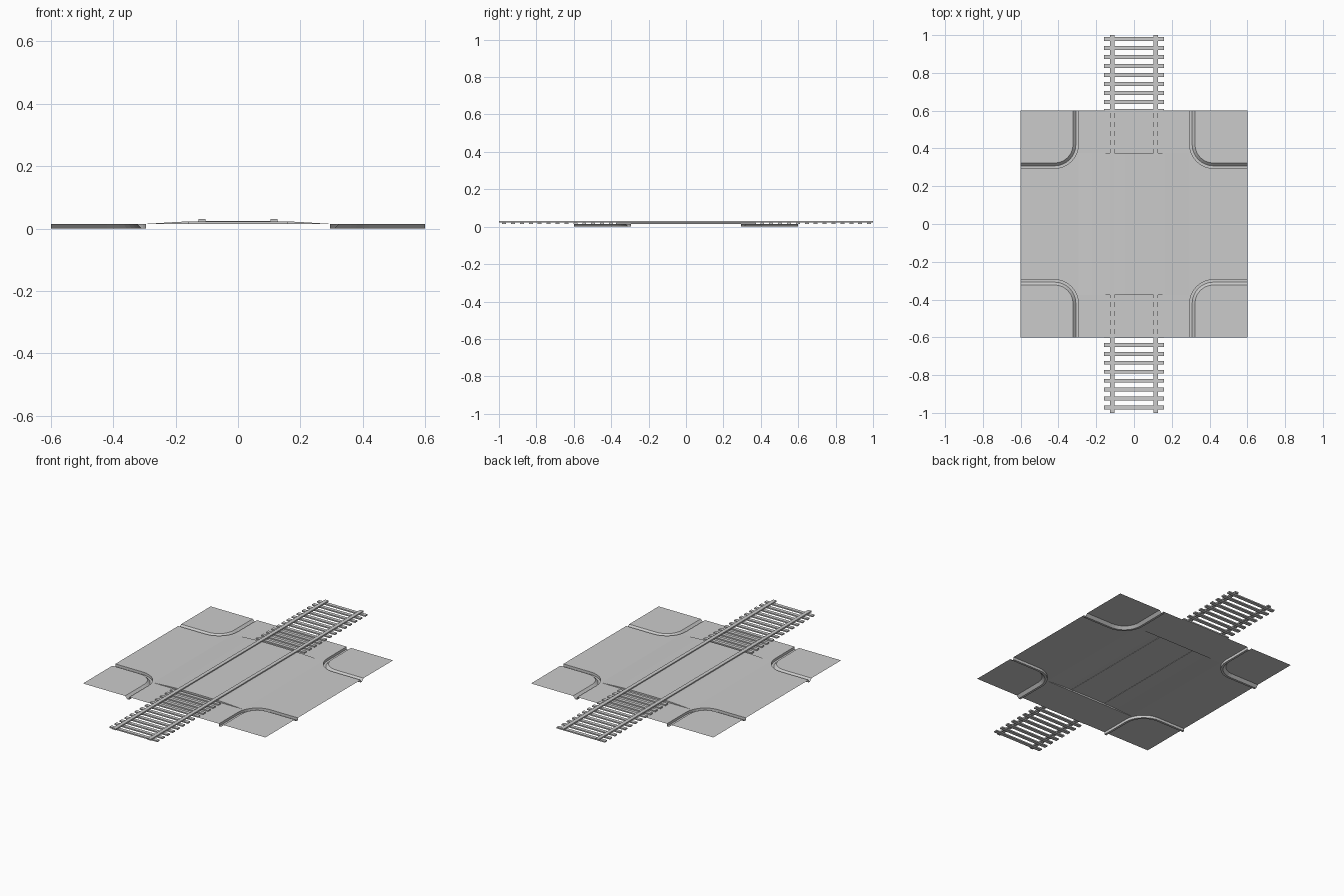
import bpy, bmesh, math

default = bpy.data.objects.get("Cube")
if default:
    bpy.data.objects.remove(default)

mat = bpy.data.materials.new("light_grey")
mat.use_nodes = True
GREY = (0.6, 0.6, 0.6, 1)
mat.diffuse_color = GREY
mat.node_tree.nodes["Principled BSDF"].inputs["Base Color"].default_value = GREY

LEVEL = 0.015      # street surface height
HALF = 0.6         # half size of the square
ROAD = 0.295       # half width of each street
RAMP = 0.375       # half length of the raised crossing
RADIUS = 0.125     # corner radius of the kerb


def finish(name, bm, mirror=False):
    mesh = bpy.data.meshes.new(name)
    bm.to_mesh(mesh)
    bm.free()
    mesh.materials.append(mat)
    obj = bpy.data.objects.new(name, mesh)
    bpy.context.collection.objects.link(obj)
    if mirror:
        mod = obj.modifiers.new("Mirror", "MIRROR")
        mod.use_axis = (True, True, False)
    return obj


def sheet(name, outline):
    bm = bmesh.new()
    face = bm.faces.new([bm.verts.new((x, y, LEVEL)) for x, y in outline])
    face.normal_update()
    if face.normal.z < 0:
        face.normal_flip()
    bmesh.ops.triangulate(bm, faces=bm.faces[:])
    return finish(name, bm, True)


def boxes(name, items):
    bm = bmesh.new()
    for centre, size in items:
        verts = bmesh.ops.create_cube(bm, size=1)["verts"]
        bmesh.ops.scale(bm, vec=size, verts=verts)
        bmesh.ops.translate(bm, vec=centre, verts=verts)
    return finish(name, bm)


def kerb_path(offset):
    """Line from the side edge, round the corner, to the end edge."""
    c, r = ROAD + RADIUS, RADIUS - offset
    arc = [(c - r * math.sin(a), c - r * math.cos(a))
           for a in (math.pi / 2 * i / 8 for i in range(9))]
    return [(HALF, c - r)] + arc + [(c - r, HALF)]


# Street and corner pavements, one quarter mirrored
sheet("street", kerb_path(0) + [(0, HALF), (0, RAMP), (ROAD, RAMP), (ROAD, 0), (HALF, 0)])
sheet("pavement", kerb_path(0.028) + [(HALF, HALF)])

# Sunken gutter between street and pavement
bm = bmesh.new()
rows = [[bm.verts.new((x, y, z)) for x, y in kerb_path(o)]
        for o, z in ((0, LEVEL), (0, 0), (0.013, 0), (0.028, LEVEL))]
for a, b in zip(rows, rows[1:]):
    for i in range(len(a) - 1):
        bm.faces.new((a[i], a[i + 1], b[i + 1], b[i]))
bmesh.ops.recalc_face_normals(bm, faces=bm.faces[:])
bm.normal_update()
if sum(f.normal.z * f.calc_area() for f in bm.faces) < 0:
    bmesh.ops.reverse_faces(bm, faces=bm.faces[:])
finish("gutter", bm, True)

# Raised crossing with closed ends
profile = [(ROAD, 0.015), (0.25, 0.0177), (0.2, 0.0208), (0.16, 0.0228), (0.1, 0.0238), (0, 0.0245)]
profile += [(-x, z) for x, z in profile[-2::-1]]
bm = bmesh.new()
front, back = [[bm.verts.new((x, y, z)) for x, z in profile] for y in (-RAMP, RAMP)]
for i in range(len(profile) - 1):
    bm.faces.new((front[i], back[i], back[i + 1], front[i + 1])).smooth = True
bm.faces.new(front[::-1])
bm.faces.new(back)
bm.normal_update()
for f in bm.faces:
    if f.normal.z < -0.1 or f.normal.y * f.calc_center_median().y < -0.1:
        f.normal_flip()
finish("raised_crossing", bm)

# Rails and sleepers
boxes("rails", [((s * 0.115, 0, 0.026), (0.022, 2, 0.008)) for s in (-1, 1)])
sleeper_ys = [0.979 - 0.0476 * i for i in range(42)]
boxes("sleepers", [((0, y, 0.0187), (0.317, 0.021, 0.0074))
                   for y in sleeper_ys if abs(y) > RAMP])
